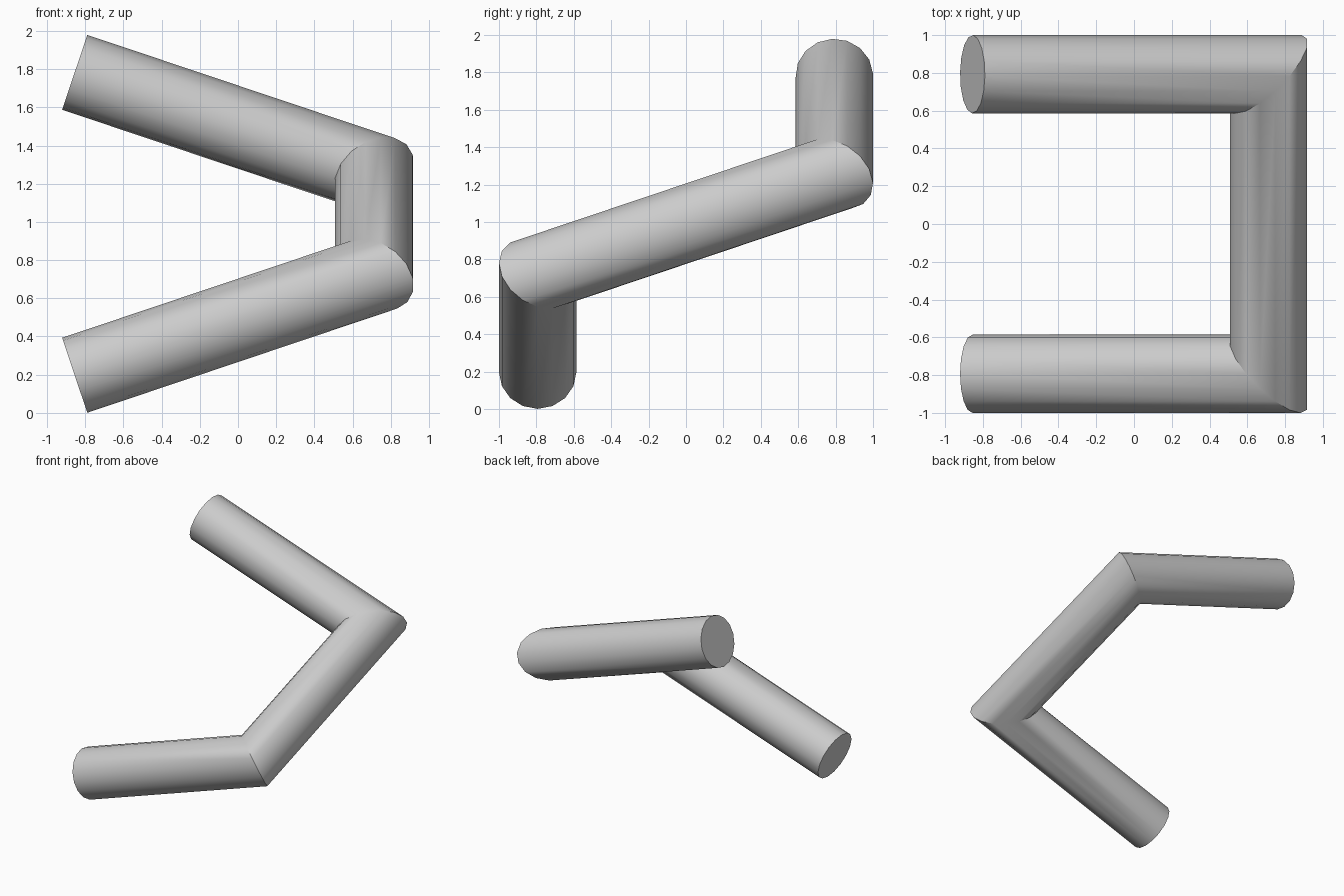
import bpy, bmesh, math
from mathutils import Vector

cube = bpy.data.objects.get("Cube")
if cube:
    bpy.data.objects.remove(cube, do_unlink=True)

RADIUS, SIDES = 0.207, 16

# Centre line of the rising, mitred pipe
path = [Vector(p) for p in ((-0.855, -0.793, 0.197), (0.713, -0.793, 0.724),
                            (0.713, 0.793, 1.257), (-0.855, 0.793, 1.783))]
dirs = [(b - a).normalized() for a, b in zip(path, path[1:])]

# Grey material
mat = bpy.data.materials.new("plain grey")
mat.use_nodes = True
grey = (0.6, 0.6, 0.6, 1)
mat.diffuse_color = grey
mat.node_tree.nodes["Principled BSDF"].inputs["Base Color"].default_value = grey

# Start ring, square to the first section
side = Vector((0, 1, 0))
up = dirs[0].cross(side)
ring = []
for i in range(SIDES):
    a = 2 * math.pi * i / SIDES
    ring.append(path[0] + RADIUS * (math.cos(a) * side + math.sin(a) * up))

# Slide each ring along its section onto the next mitre plane
rings = [ring]
for i, d in enumerate(dirs):
    normal = d + dirs[i + 1] if i + 1 < len(dirs) else d
    ring = [p + d * ((path[i + 1] - p).dot(normal) / d.dot(normal)) for p in ring]
    rings.append(ring)

# Skin the sections and cap both ends
bm = bmesh.new()
loops = [[bm.verts.new(p) for p in r] for r in rings]
for a, b in zip(loops, loops[1:]):
    for i in range(SIDES):
        j = (i + 1) % SIDES
        bm.faces.new((a[i], a[j], b[j], b[i]))
bm.faces.new(loops[0])
bm.faces.new(loops[-1])
bmesh.ops.recalc_face_normals(bm, faces=bm.faces)
mesh = bpy.data.meshes.new("bent_pipe")
bm.to_mesh(mesh)
bm.free()
mesh.materials.append(mat)

pipe = bpy.data.objects.new("bent_pipe", mesh)
bpy.context.collection.objects.link(pipe)
bpy.ops.object.select_all(action='DESELECT')
pipe.select_set(True)
bpy.context.view_layer.objects.active = pipe
bpy.ops.object.shade_smooth_by_angle(angle=math.radians(30))
